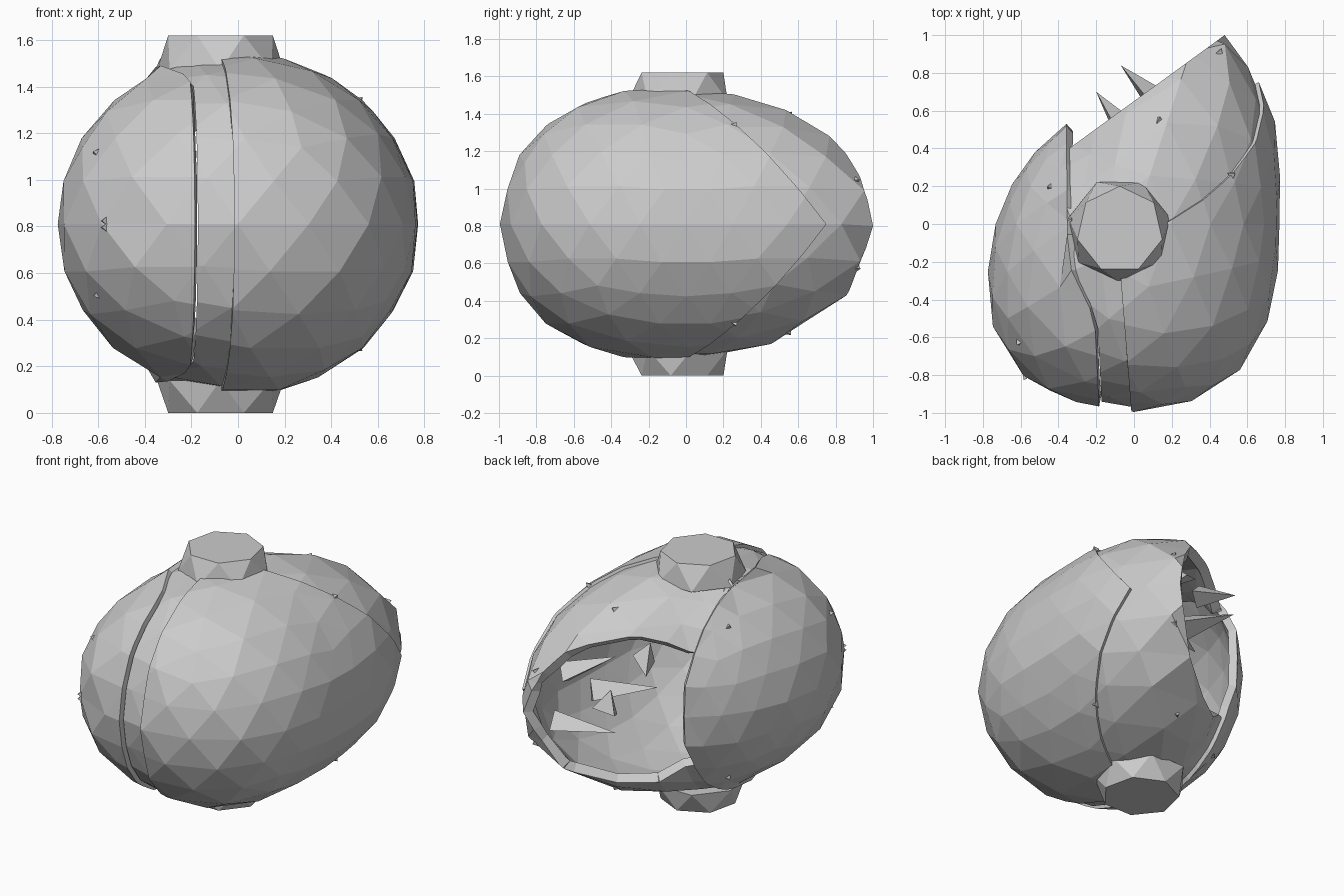
import bpy, bmesh
from math import atan2, cos, sin, pi, hypot, tau
from mathutils import Vector as V

if "Cube" in bpy.data.objects:
    bpy.data.objects.remove(bpy.data.objects["Cube"])

# Plan outline of the whole pod (top view), used as a radius by angle
PLAN = [(.77, 0), (.77, .27), (.67, .74), (.56, .95), (.49, 1.03), (.23, 1.04), (0, .9),
        (-.35, .53), (-.54, .36), (-.69, .10), (-.77, -.22), (-.745, -.55), (-.67, -.71),
        (-.47, -.90), (-.18, -.955), (0, -.995), (.24, -.96), (.52, -.82), (.66, -.62), (.755, -.28)]
RAD = [(atan2(y, x) % tau, hypot(x, y)) for x, y in PLAN]
RAD.append((tau, RAD[0][1]))
SEAM = [(-1, -.175), (-.5, -.2), (-.2, -.345), (.6, -.35)]   # left crack: y -> x
MID = .81


def interp(table, t):
    for (a, p), (b, q) in zip(table, table[1:]):
        if t <= b:
            return p + (q - p) * (t - a) / (b - a)
    return table[-1][1]


def pod_point(d, s=1.0):
    c = hypot(d.x, d.y)
    a = atan2(d.y, d.x) % tau
    r = interp(RAD, a)
    cy = c ** .75 if d.y < 0 else c
    return V((r * c * cos(a) * s, r * cy * sin(a) * s, MID + .735 * d.z * s))


def pod(scale):
    bm = bmesh.new()
    bmesh.ops.create_icosphere(bm, subdivisions=3, radius=1)
    for v in bm.verts:
        v.co = pod_point(v.co.normalized(), scale)
    return bm


def cut(bm, p, n):
    """Remove everything on the side n points to; return the new edge vertices."""
    p, n = V(p), V(n).normalized()
    bmesh.ops.bisect_plane(bm, geom=bm.verts[:] + bm.edges[:] + bm.faces[:], dist=1e-4,
                           plane_co=p, plane_no=n, clear_outer=True)
    return [v for v in bm.verts if abs((v.co - p).dot(n)) < 2e-4]


def finish(bm, name, thick=0):
    bmesh.ops.recalc_face_normals(bm, faces=bm.faces[:])
    me = bpy.data.meshes.new(name)
    bm.to_mesh(me)
    bm.free()
    ob = bpy.data.objects.new(name, me)
    bpy.context.collection.objects.link(ob)
    if thick:
        m = ob.modifiers.new("thickness", 'SOLIDIFY')
        m.thickness, m.offset = thick, -1
    return ob


def follow_seam(verts, dx):
    for v in verts:
        v.co.x = interp(SEAM, max(-1, v.co.y)) + dx


SEAM_P, SEAM_N = (-.17, -.95, 0), V((1.45, .19, 0))   # straight line near the left crack

# Left shell
bm = pod(1.0)
follow_seam(cut(bm, SEAM_P, SEAM_N), -.008)
finish(bm, "left_shell", .05)

# Right shell, pointed towards the back
bm = pod(1.0)
cut(bm, (-.015, -.98, 0), (-1, -.08, 0))
for s in (1, -1):
    a, b, d = (V((x, y, MID + s * z)) for x, y, z in
               ((.17, .02, .70), (.66, .75, 0), (.60, .40, .40)))
    n = (b - a).cross(d - a)
    if n.dot(V((.3, -.5, MID)) - a) > 0:
        n = -n
    cut(bm, a, n)
finish(bm, "right_shell", .03)

# Middle shell with the broken opening at the back left
bm = pod(.975)
follow_seam(cut(bm, SEAM_P, -SEAM_N), .006)
cut(bm, (-.33, .41, 0), (-.59, .81, 0))
tip = V((.48, 1.0, MID - .01))
min(bm.verts, key=lambda v: (v.co - tip).length).co = tip
finish(bm, "middle_shell", .06)


# Faceted caps at both poles
def cap(name, z_end, z_base):
    bm = bmesh.new()
    for i in range(7):
        for z, r, o in ((z_end, .23, 0), (z_base, .28, .5)):
            a = tau * (i + o) / 7 + pi / 2
            bm.verts.new((-.075 + r * cos(a), -.03 + r * sin(a), z))
    bmesh.ops.convex_hull(bm, input=bm.verts[:])
    finish(bm, name)


cap("top_cap", 1.62, 1.47)
cap("bottom_cap", 0, .14)


# Three-sided splinters
def splinter(bm, base, end, r):
    base, end = V(base), V(end)
    d = (end - base).normalized()
    u = d.cross(V((.1, .2, 1))).normalized()
    w = d.cross(u)
    ring = [bm.verts.new(base + r * (cos(k) * u + sin(k) * w)) for k in (0, tau / 3, 2 * tau / 3)]
    t = bm.verts.new(end)
    bm.faces.new(ring)
    for i in range(3):
        bm.faces.new((ring[i], ring[(i + 1) % 3], t))


# Broken splinters in the opening
bm = bmesh.new()
for base, end, r in (((.14, .62, .80), (-.07, .84, .86), .09),
                     ((-.06, .50, 1.14), (-.20, .70, 1.10), .08),
                     ((.25, .62, .84), (-.05, .36, .86), .09),
                     ((.34, .78, 1.00), (.06, .64, 1.14), .08),
                     ((.42, .78, .66), (.06, .64, .64), .08)):
    splinter(bm, base, end, r)
finish(bm, "splinters")

# Tiny studs resting on the nearest facets of each shell
surfaces = [o for o in bpy.data.objects if o.name.endswith("_shell")]
bpy.context.view_layer.update()
bm = bmesh.new()
for x, y, z in ((.40, .80, .35), (.5, .25, .6), (-.5, .22, .5), (-.6, -.6, .4),
                (-.6, -.85, .02), (.1, .45, .7)):
    for s in (1, -1):
        p = pod_point(V((x, y, s * z)).normalized())
        hits = [o.closest_point_on_mesh(p)[1:3] for o in surfaces]
        co, n = min(hits, key=lambda h: (h[0] - p).length)
        out = (p - V((0, 0, MID))).normalized()
        splinter(bm, co - out * .01, co + out * .02, .028)
finish(bm, "studs")
